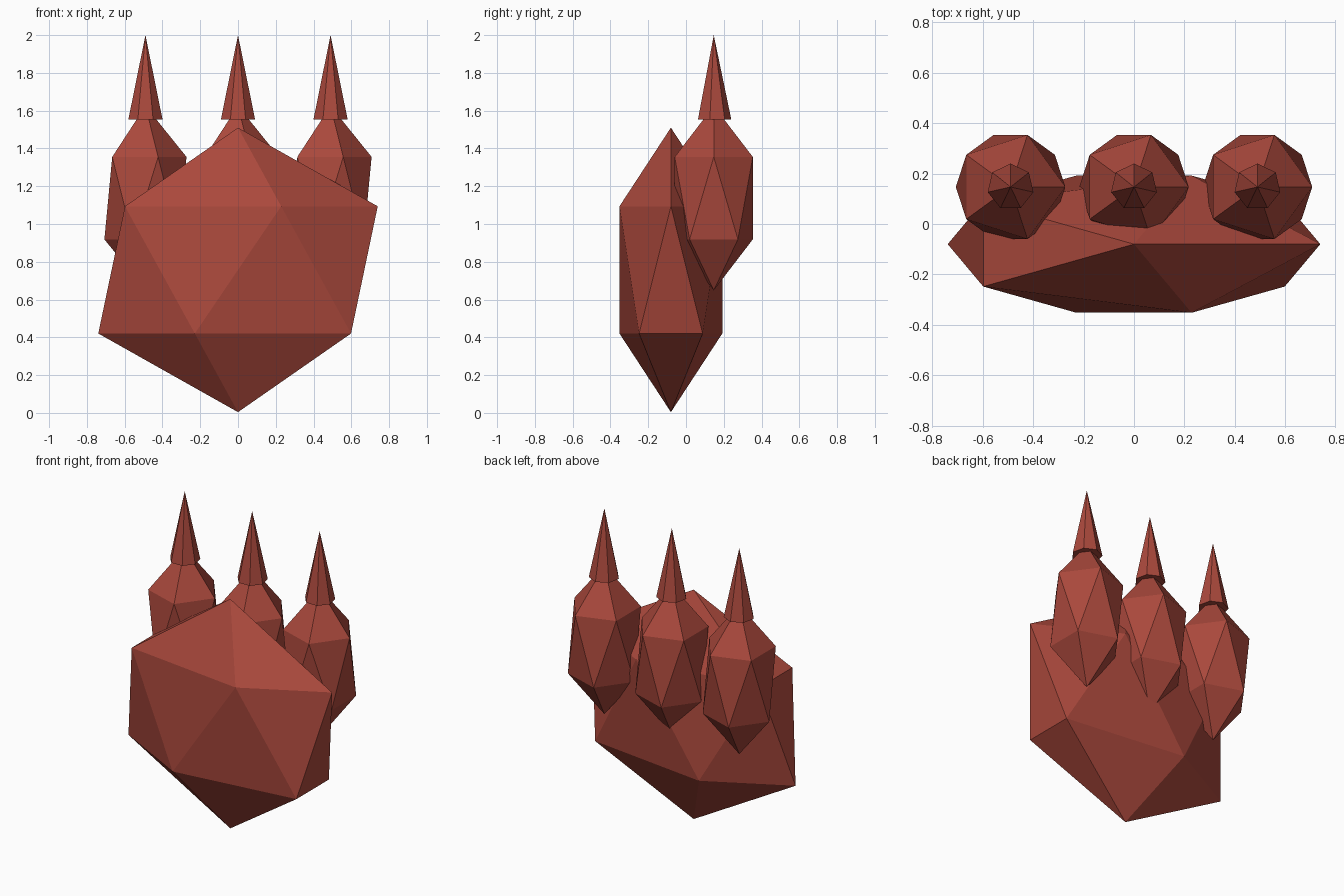
import bpy

if "Cube" in bpy.data.objects:
    bpy.data.objects.remove(bpy.data.objects["Cube"])

# Single flat colour
red = bpy.data.materials.new("brick_red")
red.diffuse_color = (0.40, 0.065, 0.045, 1)
red.use_nodes = True
red.node_tree.nodes["Principled BSDF"].inputs["Base Color"].default_value = red.diffuse_color


def finish(name, scale=(1, 1, 1)):
    ob = bpy.context.object
    ob.name = name
    ob.scale = scale
    ob.data.materials.append(red)
    bpy.ops.object.transform_apply(location=False, rotation=False, scale=True)


def faceted_ball(name, loc, scale):
    bpy.ops.mesh.primitive_ico_sphere_add(subdivisions=1, radius=1, location=loc)
    finish(name, scale)


# Broad flattened palm
faceted_ball("palm", (0, -0.08, 0.757), (0.827, 0.32, 0.753))

# Three toes, each with a seven-sided claw
for side, x in (("left", -0.49), ("middle", 0), ("right", 0.49)):
    faceted_ball(side + "_toe", (x, 0.147, 1.137), (0.243, 0.243, 0.488))
    bpy.ops.mesh.primitive_cone_add(vertices=7, radius1=0.093, radius2=0,
                                    depth=0.448, location=(x, 0.147, 1.776))
    finish(side + "_claw")
